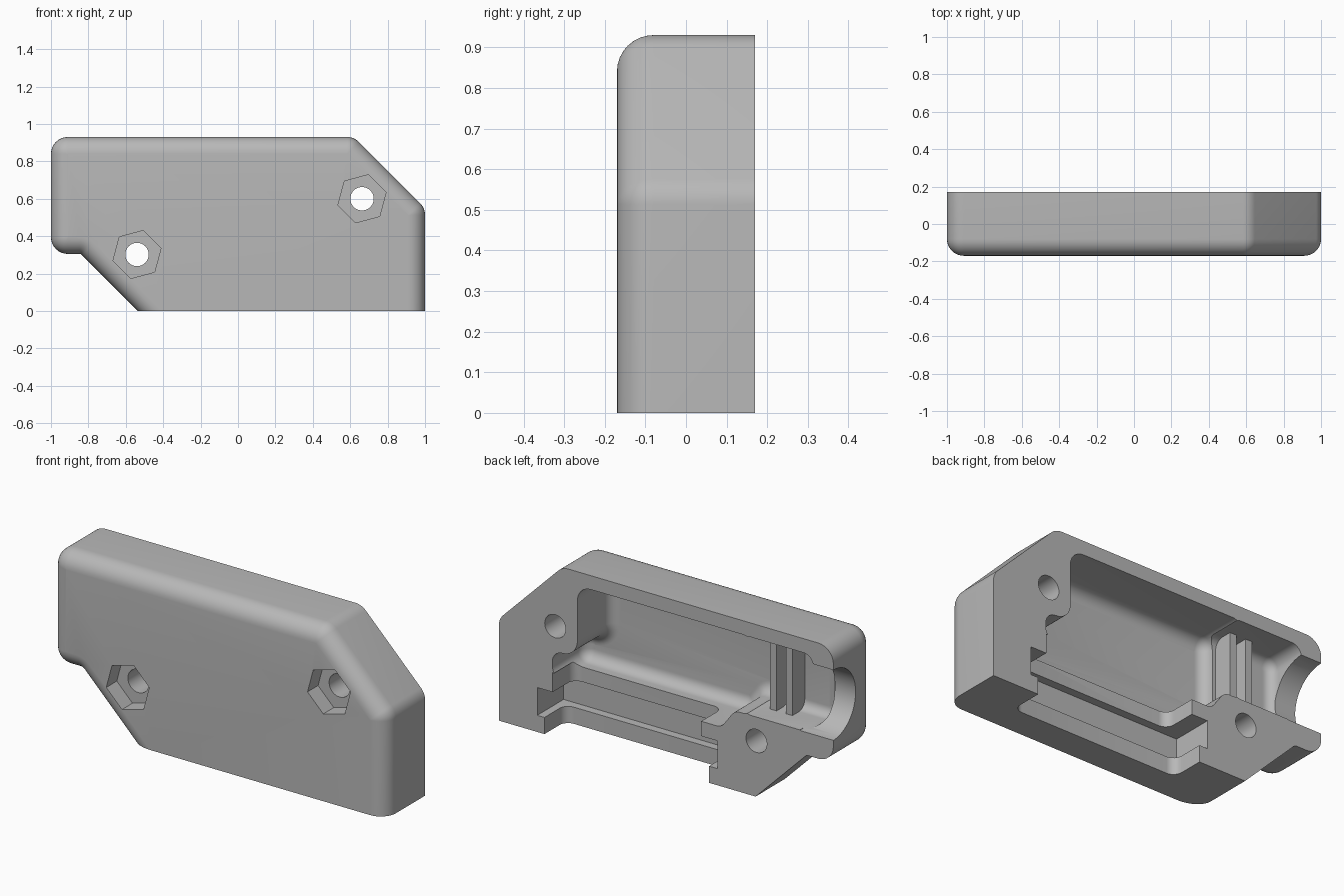
import bpy, bmesh, math
from mathutils import Vector

if "Cube" in bpy.data.objects:
    bpy.data.objects.remove(bpy.data.objects["Cube"], do_unlink=True)

grey = bpy.data.materials.new("plain grey")
grey.use_nodes = True
grey.diffuse_color = (0.48, 0.48, 0.48, 1)
grey.node_tree.nodes["Principled BSDF"].inputs["Base Color"].default_value = (0.48, 0.48, 0.48, 1)

BACK = 0.17    # open mating face
OVER = 0.3     # cutters run past it


def outline(corners, inset=0.0, steps=8):
    """Counter-clockwise outline with rounded corners, moved inward by inset."""
    pts = []
    for i, (x, y, r) in enumerate(corners):
        p = Vector((x, y))
        a = (p - Vector(corners[i - 1][:2])).normalized()
        b = (Vector(corners[(i + 1) % len(corners)][:2]) - p).normalized()
        n1, n2 = Vector((-a.y, a.x)), Vector((-b.y, b.x))
        turn = math.atan2(a.x * b.y - a.y * b.x, a.dot(b))
        sign = 1 if turn > 0 else -1
        mitre = (n1 + n2) / (1 + n1.dot(n2))
        if r == 0:
            pts.append(p + mitre * inset)
            continue
        rad = max(r - sign * inset, 0.002)
        centre = p + mitre * (inset + sign * rad)
        base = math.atan2(n1.y, n1.x)
        for k in range(steps + 1):
            t = base + turn * k / steps
            pts.append(centre - sign * rad * Vector((math.cos(t), math.sin(t))))
    return pts


def solid(name, corners, start, end, fillet=0.0, axis="y"):
    """Extrude an outline from start to end, with the start edge filleted."""
    levels = [(0.0, end)]
    n = 8 if fillet else 0
    for k in range(n + 1):
        t = math.pi / 2 * k / max(n, 1)
        levels.append((fillet * (1 - math.cos(t)), start + fillet * (1 - math.sin(t))))
    bm = bmesh.new()
    rings = []
    for inset, w in levels:
        rings.append([bm.verts.new((p.x, w, p.y) if axis == "y" else (p.x, p.y, w))
                      for p in outline(corners, inset)])
    bm.faces.new(rings[0])
    bm.faces.new(rings[-1])
    count = len(rings[0])
    for lower, upper in zip(rings, rings[1:]):
        for i in range(count):
            j = (i + 1) % count
            bm.faces.new((lower[i], lower[j], upper[j], upper[i]))
    bmesh.ops.recalc_face_normals(bm, faces=bm.faces)
    mesh = bpy.data.meshes.new(name)
    bm.to_mesh(mesh)
    bm.free()
    mesh.materials.append(grey)
    obj = bpy.data.objects.new(name, mesh)
    bpy.context.collection.objects.link(obj)
    return obj


def rect(x0, x1, y0, y1, r=0.0):
    return [(x1, y1, r), (x0, y1, r), (x0, y0, r), (x1, y0, r)]


def ngon(x, z, r, sides, turn=0.0):
    return [(x + r * math.cos(turn + math.tau * i / sides),
             z + r * math.sin(turn + math.tau * i / sides), 0) for i in range(sides)]


# Outer shell, running below the base so the base edge stays sharp
shell = solid("housing_shell", [
    (0.62, 0.93, 0.09), (-1, 0.93, 0.09), (-1, 0.305, 0.09), (-0.84, 0.305, 0.02),
    (-0.335, -0.2, 0), (1, -0.2, 0), (1, 0.55, 0.09)], -0.17, BACK, 0.09)

cutters = [solid("base_cutter", rect(-2, 2, -1, 0), -1, 1)]

# Deep cavity, wrapping round the two bolt bosses
cutters.append(solid("cavity_cutter", [
    (0.53, 0.855, 0.08), (-0.52, 0.855, 0.06), (-0.52, 0.43, 0.06), (-0.41, 0.43, 0.06),
    (-0.33, 0.32, 0.06), (0.68, 0.32, 0.06), (0.68, 0.465, 0.06), (0.53, 0.465, 0.09)],
    -0.11, OVER, 0.06))

# Shallower cable chamber and round cable exit
cutters.append(solid("cable_chamber_cutter", rect(-0.88, -0.45, 0.431, 0.854, 0.06), -0.05, OVER, 0.05))
exit_cutter = solid("cable_exit_cutter", ngon(0, 0, 0.19, 48), -0.2, 0.2)
exit_cutter.rotation_euler = (0, 0, math.pi / 2)
exit_cutter.location = (-1, BACK, 0.618)
cutters.append(exit_cutter)

# Connector seat: lip opening, flange slot and inner ledge
cutters.append(solid("lip_cutter", rect(-0.257, 0.727, -0.01, OVER, 0.05), -0.1, 0.12, axis="z"))
cutters.append(solid("flange_slot_cutter", rect(-0.306, 0.77, -0.055, OVER), 0.09, 0.24, axis="z"))
cutters.append(solid("ledge_cutter", rect(-0.21, 0.678, -0.011, OVER, 0.05), 0.2, 0.345, axis="z"))

# Bolt holes with hexagonal nut pockets
for x, z in ((0.663, 0.6), (-0.54, 0.302)):
    cutters.append(solid("bolt_hole_cutter", ngon(x, z, 0.0625, 32), -OVER, OVER))
    cutters.append(solid("nut_pocket_cutter", ngon(x, z, 0.133, 6, math.radians(15)), -OVER, -0.08))

bpy.context.view_layer.update()
bpy.context.view_layer.objects.active = shell
for cutter in cutters:
    mod = shell.modifiers.new(cutter.name, "BOOLEAN")
    mod.operation = "DIFFERENCE"
    mod.solver = "EXACT"
    mod.object = cutter
    bpy.ops.object.modifier_apply(modifier=mod.name)
    bpy.data.objects.remove(cutter, do_unlink=True)

# Cable clamp ribs across the chamber
for i, x in enumerate((-0.56, -0.655)):
    solid("clamp_rib_%d" % (i + 1), rect(x - 0.02, x + 0.02, 0.41, 0.875), -0.07, 0.055)

bpy.ops.object.select_all(action="DESELECT")
shell.select_set(True)
bpy.ops.object.shade_smooth_by_angle(angle=math.radians(25))
